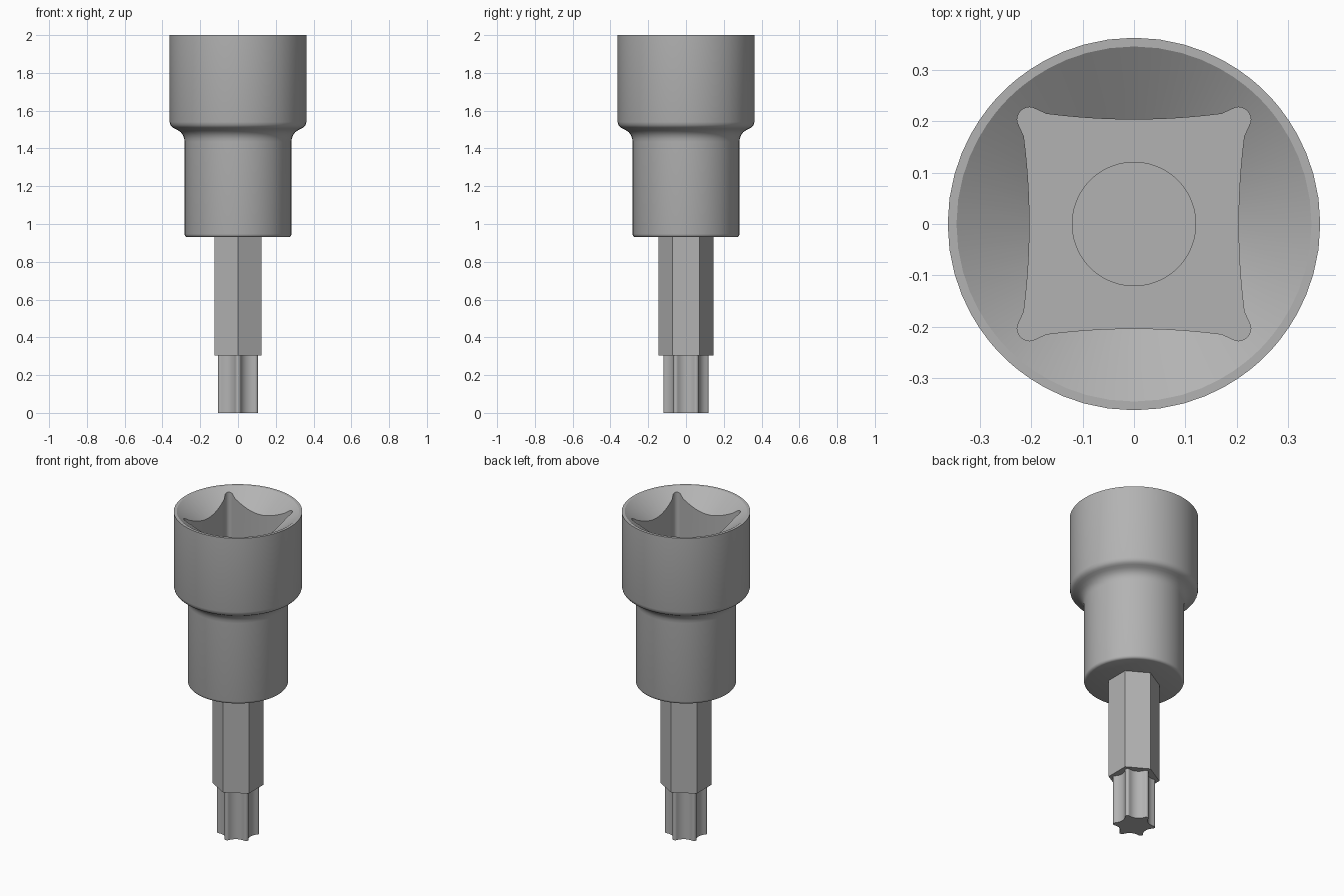
import bpy, bmesh
from math import sin, cos, pi, radians, hypot, atan2, sqrt

if "Cube" in bpy.data.objects:
    bpy.data.objects.remove(bpy.data.objects["Cube"])

steel = bpy.data.materials.new("dark_steel")
steel.diffuse_color = (0.45, 0.45, 0.45, 1)
steel.use_nodes = True
steel.node_tree.nodes["Principled BSDF"].inputs["Base Color"].default_value = steel.diffuse_color


def loft(name, loops):
    """Skin a stack of equal-length closed loops and cap both ends."""
    bm = bmesh.new()
    rings = [[bm.verts.new(p) for p in loop] for loop in loops]
    n = len(rings[0])
    for a, b in zip(rings, rings[1:]):
        for i in range(n):
            j = (i + 1) % n
            bm.faces.new((a[i], a[j], b[j], b[i]))
    bm.faces.new(rings[0][::-1])
    bm.faces.new(rings[-1])
    bmesh.ops.recalc_face_normals(bm, faces=bm.faces)
    mesh = bpy.data.meshes.new(name)
    bm.to_mesh(mesh)
    bm.free()
    mesh.materials.append(steel)
    ob = bpy.data.objects.new(name, mesh)
    bpy.context.collection.objects.link(ob)
    bpy.ops.object.select_all(action='DESELECT')
    bpy.context.view_layer.objects.active = ob
    ob.select_set(True)
    bpy.ops.object.shade_smooth_by_angle(angle=radians(32))
    return ob


def turn(points, steps):
    """Repeat a run of 2D points around the axis."""
    out = []
    for k in range(steps):
        a = 2 * pi * k / steps
        out += [(x * cos(a) - y * sin(a), x * sin(a) + y * cos(a)) for x, y in points]
    return out


def at(outline, z):
    return [(x, y, z) for x, y in outline]


# Square drive outline: bowed sides with rounded relief corners
side = [(0.203 + 0.011 * (i / 6) ** 2, 0.17 * i / 6) for i in range(-6, 7)]
corner = [(0.203 + 0.024 * cos(radians(a)), 0.203 + 0.024 * sin(radians(a)))
          for a in range(-15, 106, 15)]
drive = turn(side + corner, 4)
angles = [atan2(y, x) for x, y in drive]


def circle(r, z):
    return [(r * cos(a), r * sin(a), z) for a in angles]


# Socket body: stepped outside, conical mouth, square recess, round hole
outer = [(0.268, 0.93), (0.276, 0.933), (0.281, 0.939), (0.283, 0.947), (0.283, 1.435),
         (0.285, 1.453), (0.291, 1.470), (0.303, 1.486), (0.320, 1.498),
         (0.337, 1.506), (0.349, 1.513), (0.358, 1.524), (0.362, 1.540),
         (0.362, 2.0), (0.345, 2.0)]
FLOOR = 1.50
mouth = [(x, y, 2.0 - 0.68 * (0.345 - hypot(x, y))) for x, y in drive]
loft("socket_body", [circle(r, z) for r, z in outer]
     + [mouth, at(drive, FLOOR), circle(0.12, FLOOR), circle(0.12, FLOOR - 0.1)])

# Hexagonal shank
hexagon = turn([(0, 0.145)], 6)
loft("hex_shank", [at(hexagon, 0.305), at(hexagon, 0.95)])

# Six-lobed tip: small convex lobes tangent to broad concave grooves
R_OUT, R_IN, GROOVE = 0.12, 0.086, 0.065
d = R_IN + GROOVE
lobe = ((R_OUT**2 + d**2 - sqrt(3) * R_OUT * d - GROOVE**2)
        / (2 * GROOVE + 2 * R_OUT - sqrt(3) * d))
c = R_OUT - lobe
gx, gy = d * cos(pi / 6), d * sin(pi / 6)
t = atan2(gy, gx - c)
g = t - pi  # direction from groove centre to the tangent point
sweep = (pi / 6 - pi) - g
lobe_pts = [(c + lobe * cos(t * i / 5), lobe * sin(t * i / 5)) for i in range(-5, 6)]
groove_pts = [(gx + GROOVE * cos(g + 2 * sweep * i / 8),
               gy + GROOVE * sin(g + 2 * sweep * i / 8)) for i in range(1, 8)]
star = [(-y, x) for x, y in turn(lobe_pts + groove_pts, 6)]
loft("lobed_tip", [at(star, 0), at(star, 0.31)])
